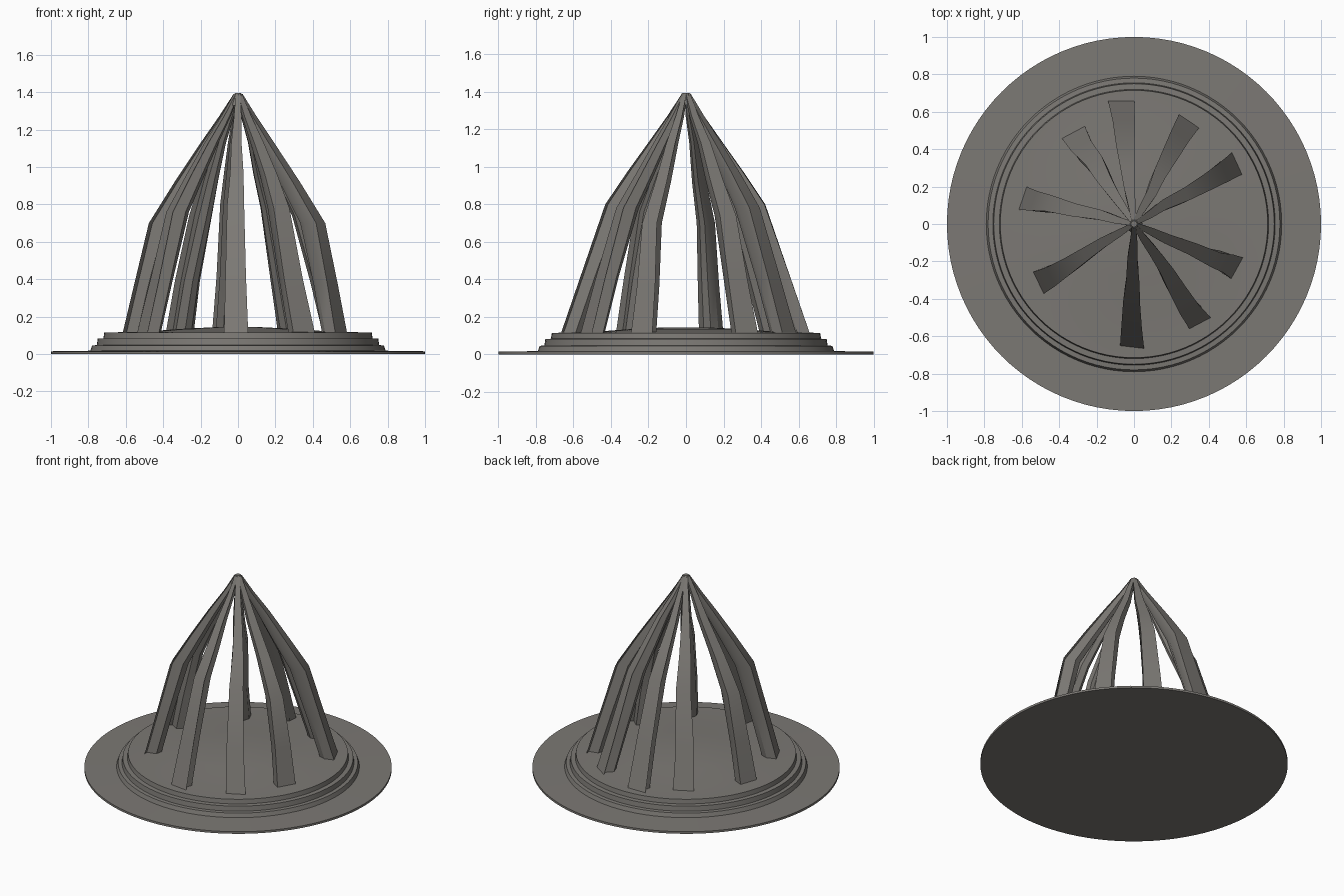
import bpy, bmesh, math, random
from mathutils import Vector

random.seed(4)
cube = bpy.data.objects.get("Cube")
if cube:
    bpy.data.objects.remove(cube, do_unlink=True)

# One warm grey for everything
grey = bpy.data.materials.new("warm_grey_stone")
grey.use_nodes = True
colour = (0.2, 0.19, 0.175, 1)
grey.diffuse_color = colour
bsdf = grey.node_tree.nodes["Principled BSDF"]
bsdf.inputs["Base Color"].default_value = colour
bsdf.inputs["Roughness"].default_value = 0.9


def loft(name, rings, angle):
    """Skin a list of closed point rings and cap both ends."""
    bm = bmesh.new()
    rows = [[bm.verts.new(p) for p in ring] for ring in rings]
    n = len(rows[0])
    for a, b in zip(rows, rows[1:]):
        for i in range(n):
            j = (i + 1) % n
            bm.faces.new((a[i], a[j], b[j], b[i]))
    bm.faces.new(rows[0][::-1])
    bm.faces.new(rows[-1])
    bmesh.ops.recalc_face_normals(bm, faces=bm.faces)
    mesh = bpy.data.meshes.new(name)
    bm.to_mesh(mesh)
    bm.free()
    mesh.materials.append(grey)
    obj = bpy.data.objects.new(name, mesh)
    bpy.context.collection.objects.link(obj)
    bpy.ops.object.select_all(action='DESELECT')
    obj.select_set(True)
    bpy.context.view_layer.objects.active = obj
    bpy.ops.object.shade_smooth_by_angle(angle=math.radians(angle))
    return obj


def circle(radius, z, sides=96):
    return [(radius * math.cos(t), radius * math.sin(t), z)
            for t in (math.tau * i / sides for i in range(sides))]


# Round stepped base with a faintly domed floor
profile = [(1, 0), (1, 0.015), (0.79, 0.018), (0.78, 0.046), (0.755, 0.048),
           (0.75, 0.082), (0.72, 0.084), (0.715, 0.115), (0.5, 0.12),
           (0.3, 0.135), (0.1, 0.145)]
loft("stepped_base", [circle(r, z) for r, z in profile], 30)


def strut(name, x, y, kink_r, kink_z, width):
    """A bent, tapering strut from its foot on the base to the apex."""
    foot = math.hypot(x, y)
    out = Vector((x, y, 0)) / foot
    side = Vector((-out.y, out.x, 0))
    # outer radius, height, width, radial depth
    stations = [(foot, 0.1, width, 0.11),
                (foot * 0.55 + kink_r * 0.45, 0.1 + (kink_z - 0.1) * 0.45, width * 0.85, 0.11),
                (kink_r, kink_z, width * 0.7, 0.12),
                (kink_r * 0.5 + 0.1, kink_z * 0.5 + 0.57, width * 0.55, 0.1),
                (0.2, 1.13, 0.055, 0.075),
                (0.1, 1.27, 0.04, 0.05),
                (0.022, 1.39, 0.024, 0.024)]
    rings = []
    for k, (r, z, w, d) in enumerate(stations):
        sway = random.uniform(-0.008, 0.008) if 0 < k < 5 else 0
        section = [(0, 0.5), (0.12, 0.25), (0.7, 0.42), (1, 0.15),
                   (1, -0.15), (0.7, -0.42), (0.12, -0.5)]
        rings.append([out * (r - d * u) + side * (w * v + sway) + Vector((0, 0, z))
                      for u, v in section])
    loft(name, rings, 35)


# Nine unevenly spaced struts: foot x, foot y, kink radius, kink height, foot width
struts = {
    "front": (-0.01, -0.67, 0.43, 0.8, 0.13),
    "front_left": (0.36, -0.54, 0.43, 0.78, 0.13),
    "left_front": (0.56, -0.24, 0.49, 0.7, 0.13),
    "left_back": (0.56, 0.33, 0.46, 0.74, 0.13),
    "back_left": (0.3, 0.56, 0.42, 0.78, 0.13),
    "back": (-0.07, 0.67, 0.43, 0.8, 0.14),
    "back_right": (-0.33, 0.5, 0.41, 0.74, 0.14),
    "right": (-0.605, 0.14, 0.48, 0.7, 0.13),
    "right_front": (-0.52, -0.32, 0.44, 0.76, 0.13),
}
for place, values in struts.items():
    strut(place + "_strut", *values)

# Small flat cap where the struts meet
loft("apex_cap", [circle(r, z, 16) for r, z in
                  [(0.045, 1.33), (0.022, 1.385), (0.016, 1.395)]], 40)
